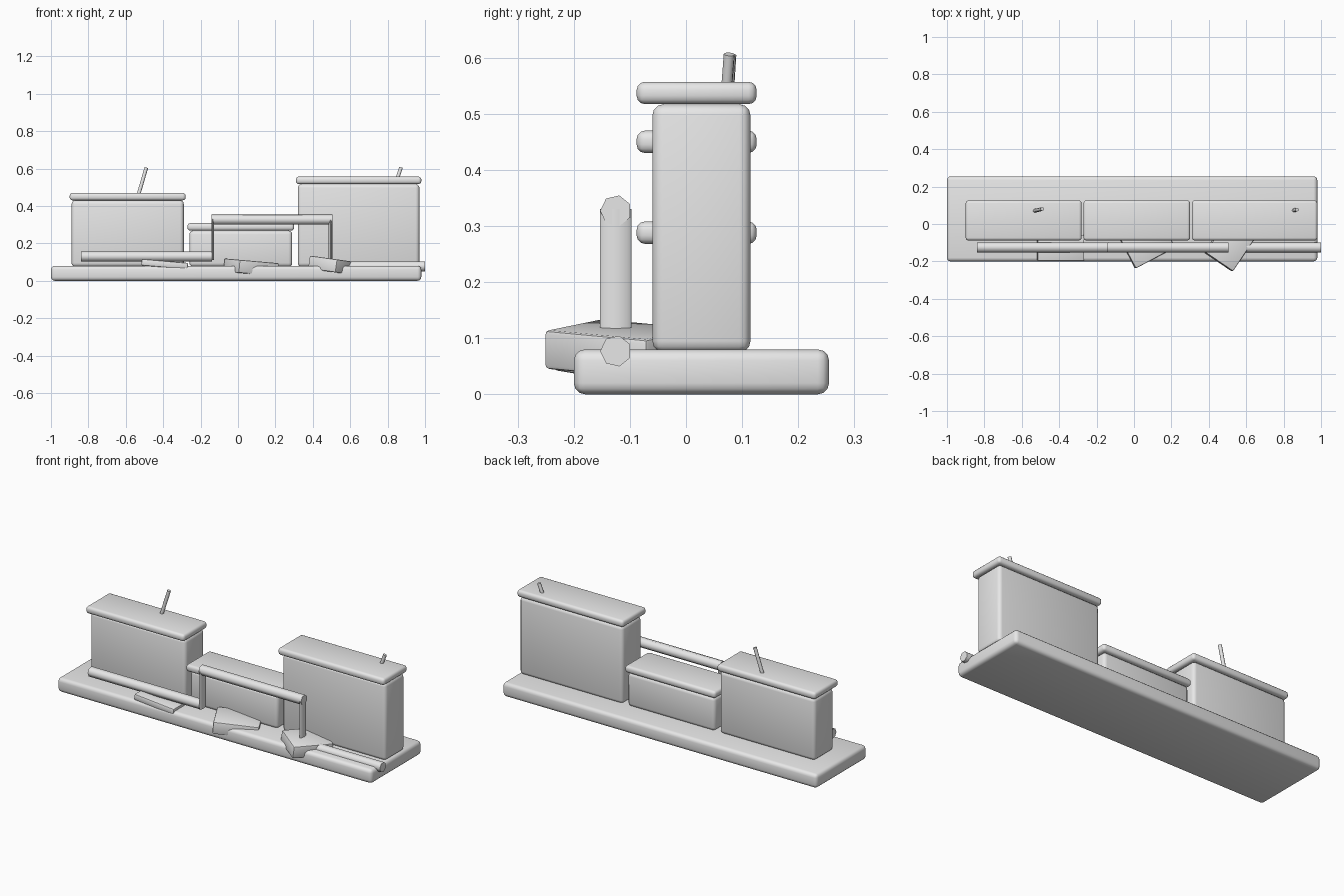
import bpy, bmesh, math
from mathutils import Matrix, Vector

if "Cube" in bpy.data.objects:
    bpy.data.objects.remove(bpy.data.objects["Cube"])

grey = bpy.data.materials.new("light_grey")
grey.diffuse_color = (0.8, 0.8, 0.8, 1)
grey.use_nodes = True
grey.node_tree.nodes["Principled BSDF"].inputs["Base Color"].default_value = grey.diffuse_color


def finish(bm, name, angle=35):
    bmesh.ops.recalc_face_normals(bm, faces=bm.faces)
    mesh = bpy.data.meshes.new(name)
    bm.to_mesh(mesh)
    bm.free()
    mesh.materials.append(grey)
    ob = bpy.data.objects.new(name, mesh)
    bpy.context.collection.objects.link(ob)
    bpy.ops.object.select_all(action='DESELECT')
    ob.select_set(True)
    bpy.context.view_layer.objects.active = ob
    bpy.ops.object.shade_smooth_by_angle(angle=math.radians(angle))
    return ob


def box(name, lo, hi, bevel, segments=3, matrix=None):
    lo, hi = Vector(lo), Vector(hi)
    bm = bmesh.new()
    bmesh.ops.create_cube(bm, size=1)
    for v in bm.verts:
        v.co = Vector([(lo[i] + hi[i]) / 2 + v.co[i] * (hi[i] - lo[i]) for i in range(3)])
    bmesh.ops.bevel(bm, geom=bm.edges[:], offset=bevel, segments=segments,
                    profile=0.5, affect='EDGES')
    if matrix:
        bm.transform(matrix)
    return finish(bm, name)


def tube(name, a, b, radius, sides=7):
    a, b = Vector(a), Vector(b)
    bm = bmesh.new()
    bmesh.ops.create_cone(bm, cap_ends=True, segments=sides, radius1=radius,
                          radius2=radius, depth=(b - a).length)
    turn = (b - a).to_track_quat('Z', 'Y').to_matrix().to_4x4()
    bm.transform(Matrix.Translation((a + b) / 2) @ turn)
    return finish(bm, name, 60)


def pipe(name, path, sides=7, radius=0.028, y=-0.125):
    """Sweep an upright cross-section along x/z points, shearing at the risers."""
    bm = bmesh.new()
    rings = []
    for x, z in path:
        rings.append([bm.verts.new((x, y - radius * math.cos(k * math.tau / sides),
                                    z + radius * math.sin(k * math.tau / sides)))
                      for k in range(sides)])
    for r, s in zip(rings, rings[1:]):
        for k in range(sides):
            j = (k + 1) % sides
            bm.faces.new((r[k], r[j], s[j], s[k]))
    bm.faces.new(rings[0])
    bm.faces.new(rings[-1])
    return finish(bm, name, 60)


# Plinth
box("base_slab", (-1, -0.2, 0), (0.98, 0.255, 0.08), 0.02)

# Three buildings, each with an overhanging roof slab
for side, x0, x1, top in (("left", -0.89, -0.29, 0.43),
                          ("middle", -0.26, 0.29, 0.268),
                          ("right", 0.32, 0.97, 0.517)):
    box(side + "_block", (x0, -0.06, 0.075), (x1, 0.115, top), 0.02)
    box(side + "_roof", (x0 - 0.01, -0.088, top), (x1 + 0.01, 0.126, top + 0.04), 0.015)

# Roof rods
tube("left_rod", (-0.535, 0.07, 0.45), (-0.49, 0.08, 0.605), 0.01, 8)
tube("right_rod", (0.85, 0.072, 0.54), (0.872, 0.077, 0.606), 0.01, 8)

# Long pipes
pipe("lower_left_pipe", [(-0.84, 0.13), (-0.14, 0.13)])
pipe("upper_pipe", [(-0.142, 0.327), (0.504, 0.327)])
pipe("lower_right_pipe", [(0.49, 0.077), (1.0, 0.077)])


# Flattened risers joining the pipes
def riser(name, x, half, z0, z1):
    bm = bmesh.new()
    bmesh.ops.create_cone(bm, cap_ends=True, segments=8, radius1=1, radius2=1, depth=1)
    for v in bm.verts:
        v.co = (x + v.co.x * half, -0.125 + v.co.y * 0.028, (z0 + z1) / 2 + v.co.z * (z1 - z0))
    return finish(bm, name, 60)


riser("left_riser", -0.135, 0.007, 0.11, 0.33)
riser("right_riser", 0.495, 0.01, 0.08, 0.33)


# Tilted slabs at the front, given by one corner, turn and lean
def slab(name, corner, turn, lean, lo, hi):
    m = (Matrix.Translation(corner) @ Matrix.Rotation(math.radians(lean), 4, 'Y')
         @ Matrix.Rotation(math.radians(turn), 4, 'Z'))
    box(name, lo, hi, 0.007, 2, m)


slab("left_slab", (-0.515, -0.198, 0.117), 0, 5, (0, 0, -0.035), (0.25, 0.14, 0))
slab("middle_slab", (0.01, -0.238, 0.112), 28, 5, (0, 0, -0.07), (0.24, 0.18, 0))
slab("right_slab", (0.53, -0.253, 0.114), -34, 8, (-0.18, 0, -0.07), (0, 0.22, 0))
